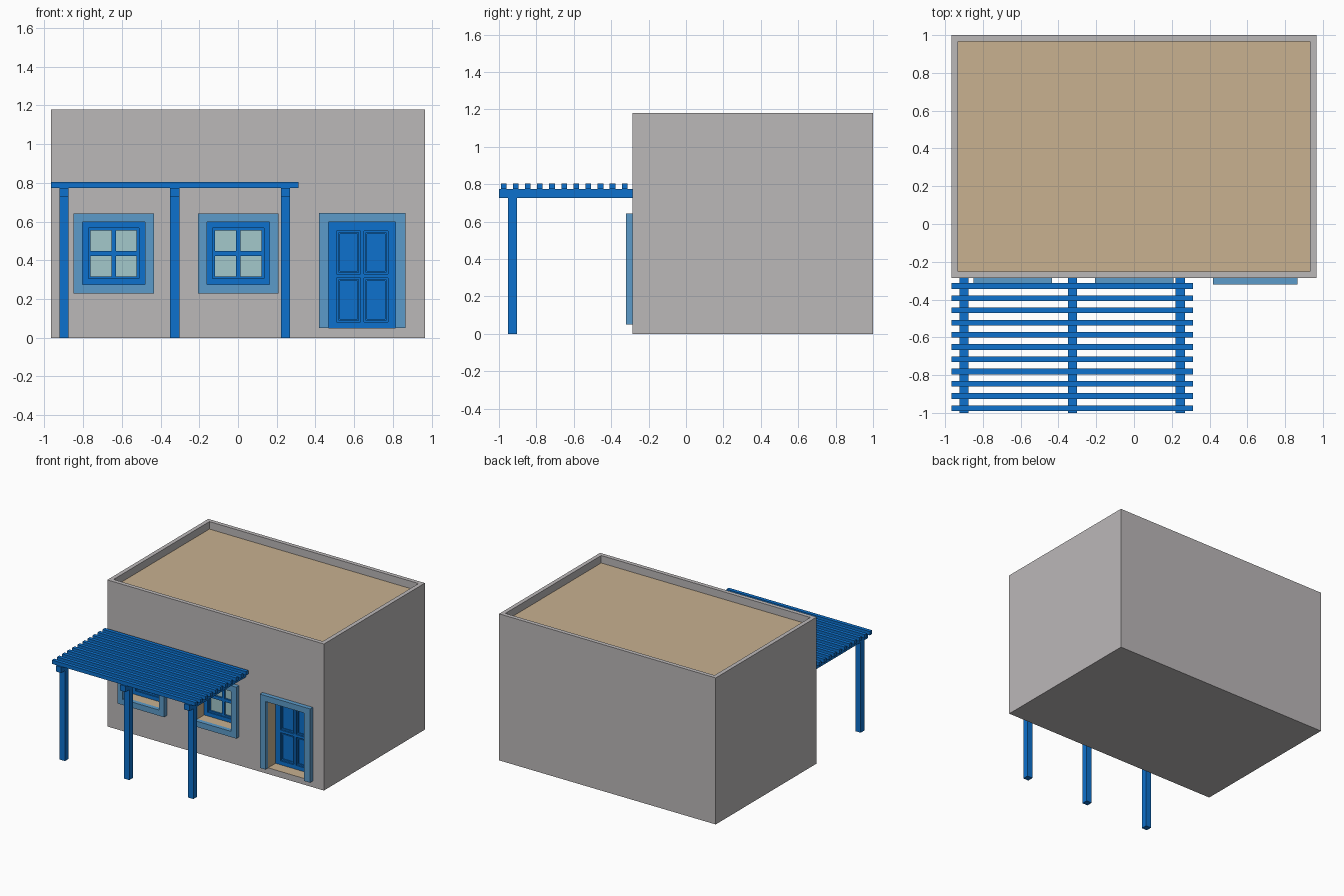
import bpy
import bmesh
from mathutils import Vector

if "Cube" in bpy.data.objects:
    bpy.data.objects.remove(bpy.data.objects["Cube"], do_unlink=True)


def material(name, rgb):
    m = bpy.data.materials.new(name)
    m.use_nodes = True
    m.diffuse_color = (*rgb, 1)
    m.node_tree.nodes["Principled BSDF"].inputs["Base Color"].default_value = (*rgb, 1)
    return m


PLASTER = material("grey plaster", (0.50, 0.48, 0.485))
TAN = material("tan clay", (0.58, 0.44, 0.28))
BLUE = material("deep blue paint", (0.004, 0.165, 0.61))
TRIM = material("light blue trim", (0.107, 0.33, 0.59))
GLASS = material("pale glass", (0.37, 0.58, 0.60))


def finish(name, bm, *mats):
    bmesh.ops.recalc_face_normals(bm, faces=bm.faces)
    me = bpy.data.meshes.new(name)
    bm.to_mesh(me)
    bm.free()
    ob = bpy.data.objects.new(name, me)
    bpy.context.scene.collection.objects.link(ob)
    for m in mats:
        me.materials.append(m)
    return ob


def add_box(bm, x0, x1, y0, y1, z0, z1):
    lo, hi = Vector((x0, y0, z0)), Vector((x1, y1, z1))
    verts = bmesh.ops.create_cube(bm, size=1)["verts"]
    for v in verts:
        v.co = (lo + hi) / 2 + v.co * (hi - lo)


def boxes(name, mat, extents):
    bm = bmesh.new()
    for e in extents:
        add_box(bm, *e)
    return finish(name, bm, mat)


def ring(name, mat, outer, inner, y0, y1, open_bottom=False):
    """Rectangular frame facing the front; rectangles are (x0, x1, z0, z1)."""
    bm = bmesh.new()

    def corners(r):
        x0, x1, z0, z1 = r
        return [bm.verts.new((x, y0, z)) for x, z in ((x0, z0), (x0, z1), (x1, z1), (x1, z0))]

    a, b = corners(outer), corners(inner)
    for i in range(3 if open_bottom else 4):
        j = (i + 1) % 4
        bm.faces.new((a[i], a[j], b[j], b[i]))
    ext = bmesh.ops.extrude_face_region(bm, geom=bm.faces[:])["geom"]
    for v in ext:
        if isinstance(v, bmesh.types.BMVert):
            v.co.y = y1
    return finish(name, bm, mat)


def shrink(r, d):
    return (r[0] + d, r[1] - d, r[2] + d, r[3] - d)


WALL, BACK, FACE = -0.285, -0.165, -0.19
WINDOWS = {"right": (-0.803, -0.481, 0.275, 0.597), "middle": (-0.161, 0.163, 0.275, 0.597)}
DOOR = (0.468, 0.813, 0.05, 0.597)

# House body with a sunken roof
bm = bmesh.new()
add_box(bm, -0.965, 0.965, WALL, 1, 0, 1.18)
bm.normal_update()
top = [f for f in bm.faces if f.normal.z > 0.9]
bmesh.ops.inset_region(bm, faces=top, thickness=0.047)
ext = bmesh.ops.extrude_face_region(bm, geom=top)["geom"]
bmesh.ops.delete(bm, geom=top, context="FACES")
for v in ext:
    if isinstance(v, bmesh.types.BMVert):
        v.co.z -= 0.06
house = finish("house_walls", bm, PLASTER, TAN)

# Recesses for the windows and the door
openings = [*WINDOWS.values(), DOOR]
cutter = boxes("opening_cutter", TAN, [(x0, x1, -0.4, BACK, z0, z1) for x0, x1, z0, z1 in openings])
cut = house.modifiers.new("openings", "BOOLEAN")
cut.operation, cut.solver, cut.object = "DIFFERENCE", "EXACT", cutter
bpy.context.view_layer.objects.active = house
bpy.ops.object.modifier_apply(modifier=cut.name)
bpy.data.objects.remove(cutter, do_unlink=True)
for p in house.data.polygons:
    c = p.center
    in_recess = c.z < 0.7 and WALL + 0.005 < c.y < -0.1
    roof = p.normal.z > 0.9 and 1.0 < c.z < 1.15
    p.material_index = 1 if in_recess or roof else 0

# Windows: surround, casing, sash, cross bars and glass
for side, r in WINDOWS.items():
    ring(side + "_window_surround", TRIM, shrink(r, -0.046), r, -0.32, WALL)
    sash = shrink(r, 0.03)
    pane = shrink(sash, 0.012)
    ring(side + "_window_casing", BLUE, r, sash, FACE - 0.01, BACK)
    ring(side + "_window_sash", BLUE, sash, pane, FACE, BACK)
    x0, x1, z0, z1 = pane
    cx, cz, h = (x0 + x1) / 2, (z0 + z1) / 2, 0.0125
    boxes(side + "_window_bars", BLUE, [
        (cx - h, cx + h, FACE, BACK, z0, z1),
        (x0, cx - h, FACE, BACK, cz - h, cz + h),
        (cx + h, x1, FACE, BACK, cz - h, cz + h)])
    boxes(side + "_window_glass", GLASS, [(x0, x1, FACE + 0.014, BACK, z0, z1)])

# Door: surround, backing, stiles and rails, panel mouldings
ring("door_surround", TRIM, (0.418, 0.866, 0.05, 0.644), DOOR, -0.32, WALL, open_bottom=True)
x0, x1, z0, z1 = DOOR
boxes("door_slab", BLUE, [(x0, x1, FACE + 0.012, BACK, z0, z1)])
columns = [(0.51, 0.632), (0.650, 0.774)]
rows = [(0.082, 0.309), (0.33, 0.551)]
stiles = [(x0, 0.51), (0.632, 0.650), (0.774, x1)]
rails = [(z0, 0.082), (0.309, 0.33), (0.551, z1)]
lattice = [(a, b, FACE, FACE + 0.012, z0, z1) for a, b in stiles]
lattice += [(a, b, FACE, FACE + 0.012, c, d) for a, b in columns for c, d in rails]
boxes("door_stiles_and_rails", BLUE, lattice)
for i, (a, b) in enumerate(columns):
    for j, (c, d) in enumerate(rows):
        r = (a, b, c, d)
        ring(f"door_moulding_{i}_{j}", BLUE, shrink(r, 0.008), shrink(r, 0.016),
             FACE + 0.004, FACE + 0.012)

# Pergola: posts, beams and slats
for name, x in (("right", -0.899), ("middle", -0.326), ("left", 0.245)):
    boxes(name + "_post", BLUE, [(x - 0.024, x + 0.024, -0.952, -0.904, 0, 0.727)])
    boxes(name + "_beam", BLUE, [(x - 0.024, x + 0.024, -1, WALL, 0.727, 0.774)])
centres = [-0.975 + 0.0647 * i for i in range(11)]
boxes("pergola_slats", BLUE, [(-0.965, 0.312, y - 0.015, y + 0.015, 0.774, 0.804) for y in centres])
